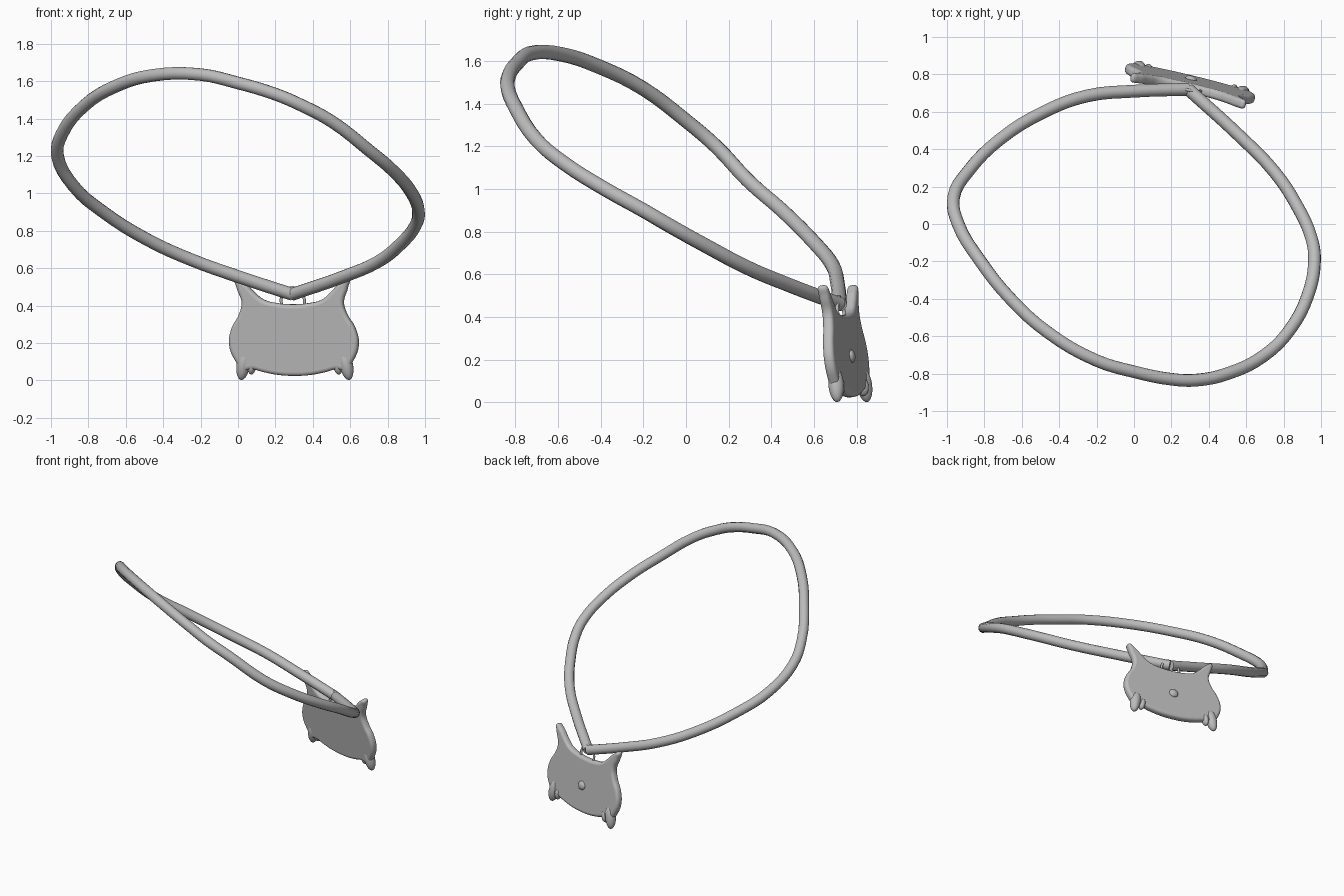
import bpy
from math import radians
from mathutils import Matrix

cube = bpy.data.objects.get("Cube")
if cube:
    bpy.data.objects.remove(cube, do_unlink=True)

grey = bpy.data.materials.new("plain grey")
grey.use_nodes = True
grey.diffuse_color = (0.5, 0.5, 0.5, 1)
grey.node_tree.nodes["Principled BSDF"].inputs["Base Color"].default_value = (0.5, 0.5, 0.5, 1)

# Pendant frame: local x across, y up, z toward its front face
FRAME = (Matrix.Translation((0.305, 0.775, 0))
         @ Matrix.Rotation(radians(-13.5), 4, "Z")
         @ Matrix.Rotation(radians(97), 4, "X"))


def finish(obj, name):
    obj.name = name
    obj.data.materials.clear()
    obj.data.materials.append(grey)
    bpy.ops.object.select_all(action="DESELECT")
    obj.select_set(True)
    bpy.context.view_layer.objects.active = obj
    if obj.type == "CURVE":
        bpy.ops.object.convert(target="MESH")
    bpy.ops.object.shade_smooth_by_angle(angle=radians(50))


def curve(name, points, bevel, closed=False, flat=False, steps=4, matrix=None):
    data = bpy.data.curves.new(name, "CURVE")
    data.dimensions = "2D" if flat else "3D"
    data.bevel_depth = bevel
    data.bevel_resolution = 4
    data.resolution_u = steps
    if flat:
        data.fill_mode = "BOTH"
        data.extrude = 0.006
        data.offset = -bevel
    else:
        data.use_fill_caps = True
    spline = data.splines.new("BEZIER")
    spline.bezier_points.add(len(points) - 1)
    for bp, p in zip(spline.bezier_points, points):
        bp.co = p
        bp.handle_left_type = bp.handle_right_type = "AUTO"
    spline.use_cyclic_u = closed
    obj = bpy.data.objects.new(name, data)
    bpy.context.collection.objects.link(obj)
    if matrix:
        obj.matrix_world = matrix
    finish(obj, name)


def blob(name, place, size, turn=0):
    bpy.ops.mesh.primitive_uv_sphere_add(segments=20, ring_count=12)
    obj = bpy.context.object
    obj.matrix_world = (FRAME @ Matrix.Translation(place)
                        @ Matrix.Rotation(radians(turn), 4, "Z")
                        @ Matrix.Diagonal((*size, 1)))
    finish(obj, name)


# Cord loop, meeting in a sharp point above the pendant
curve("cord", [
    (.29, .72, .46), (0, .71, .555), (-.25, .685, .645), (-.48, .60, .75),
    (-.72, .45, .90), (-.88, .29, 1.04), (-.965, .14, 1.2), (-.94, 0, 1.32),
    (-.82, -.2, 1.47), (-.66, -.4, 1.57), (-.46, -.58, 1.63), (-.2, -.73, 1.635),
    (0, -.79, 1.59), (.2, -.83, 1.53), (.33, -.835, 1.475), (.5, -.8, 1.385),
    (.7, -.7, 1.23), (.83, -.57, 1.12), (.93, -.38, 1.0), (.965, -.2, .9),
    (.95, -.08, .83), (.87, .1, .73), (.75, .28, .635), (.565, .47, .555),
    (.29, .72, .46)], 0.034)

# Pendant plate: half outline from the bottom round to the top, then mirrored
half = [(.09, .03), (.17, .045), (.23, .06), (.285, .055), (.32, .10), (.355, .19),
        (.34, .28), (.295, .36), (.28, .42), (.305, .50), (.31, .55),
        (.265, .53), (.215, .48), (.16, .435), (.08, .415)]
outline = [(0, .025)] + half + [(0, .41)] + [(-x, y) for x, y in reversed(half)]
curve("pendant_plate", [(x, y, 0) for x, y in outline], 0.02,
      closed=True, flat=True, steps=6, matrix=FRAME)

# Paws and toes on each side
for side, s in (("left", 1), ("right", -1)):
    blob(side + "_paw", (s * .283, .085, -.004), (.036, .085, .036), s * 10)
    blob(side + "_toe", (s * .235, .075, -.005), (.022, .045, .03), s * 10)

# Rounded nose on the back face
blob("nose", (0, .215, -.026), (.032, .03, .018))

# Thin hanging ring around the cord
curve("hanging_ring", [(-.062, .40, 0), (-.06, .45, 0), (0, .50, 0), (.06, .45, 0),
                       (.062, .40, 0)], 0.008, matrix=FRAME)
